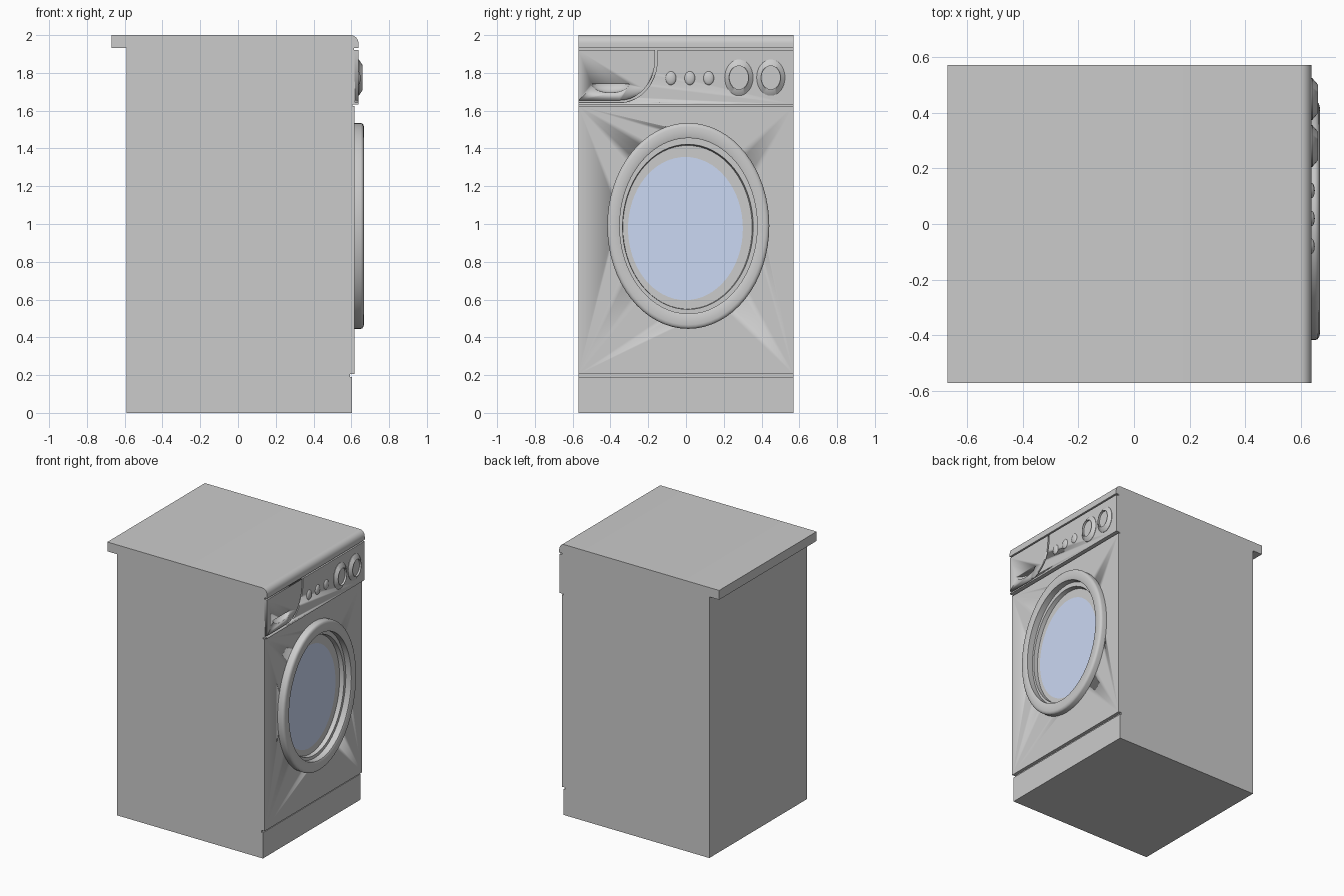
import bpy, bmesh, math

if "Cube" in bpy.data.objects:
    bpy.data.objects.remove(bpy.data.objects["Cube"])

HALF_W = 0.57


def finish(name, bm, angle=35):
    bmesh.ops.recalc_face_normals(bm, faces=bm.faces)
    me = bpy.data.meshes.new(name)
    bm.to_mesh(me)
    bm.free()
    ob = bpy.data.objects.new(name, me)
    bpy.context.collection.objects.link(ob)
    bpy.ops.object.select_all(action='DESELECT')
    ob.select_set(True)
    bpy.context.view_layer.objects.active = ob
    bpy.ops.object.shade_smooth_by_angle(angle=math.radians(angle))
    return ob


def prism(name, points, direction):
    """Extrude a closed outline of 3D points along a direction."""
    bm = bmesh.new()
    face = bm.faces.new([bm.verts.new(p) for p in points])
    geo = bmesh.ops.extrude_face_region(bm, geom=[face])
    bmesh.ops.translate(bm, vec=direction,
                        verts=[v for v in geo['geom'] if isinstance(v, bmesh.types.BMVert)])
    return finish(name, bm)


def loft(name, rings, n=64, cap_start=False, cap_end=False):
    """Join ellipses facing +x; each ring is (x, centre y, centre z, radius y, radius z)."""
    bm = bmesh.new()
    loops = []
    for x, cy, cz, ry, rz in rings:
        loops.append([bm.verts.new((x, cy + ry * math.cos(2 * math.pi * i / n),
                                    cz + rz * math.sin(2 * math.pi * i / n))) for i in range(n)])
    for a, b in zip(loops, loops[1:]):
        for i in range(n):
            j = (i + 1) % n
            bm.faces.new((a[i], a[j], b[j], b[i]))
    if cap_start:
        bm.faces.new(loops[0])
    if cap_end:
        bm.faces.new(loops[-1])
    return finish(name, bm)


def ellipsoid(name, centre, radii, lower_half=False):
    bm = bmesh.new()
    bmesh.ops.create_uvsphere(bm, u_segments=32, v_segments=16, radius=1)
    if lower_half:
        cut = bmesh.ops.bisect_plane(bm, geom=bm.verts[:] + bm.edges[:] + bm.faces[:],
                                     plane_co=(0, 0, 0), plane_no=(0, 0, 1), clear_outer=True)
        bmesh.ops.holes_fill(bm, edges=[e for e in bm.edges if e.is_boundary])
    bmesh.ops.scale(bm, vec=radii, verts=bm.verts)
    bmesh.ops.translate(bm, vec=centre, verts=bm.verts)
    return finish(name, bm)


def carve(ob, cutter):
    mod = ob.modifiers.new("cut", 'BOOLEAN')
    mod.operation = 'DIFFERENCE'
    mod.solver = 'EXACT'
    mod.object = cutter
    # keep the cut ahead of the smoothing step
    bpy.context.view_layer.objects.active = ob
    bpy.ops.object.modifier_apply(modifier=mod.name)
    bpy.data.objects.remove(cutter)


# Cabinet: one side profile with worktop, control panel, front and plinth
profile = [(-0.59, 0), (0.603, 0), (0.603, 0.19), (0.592, 0.19), (0.592, 0.205), (0.616, 0.205),
           (0.616, 1.625), (0.605, 1.625), (0.605, 1.633), (0.637, 1.633), (0.637, 1.92),
           (0.615, 1.92), (0.615, 1.931), (0.638, 1.931)]
for i in range(9):
    a = math.pi / 2 * i / 8
    profile.append((0.596 + 0.042 * math.cos(a), 1.955 + 0.045 * math.sin(a)))
profile += [(-0.67, 2.0), (-0.67, 1.931), (-0.59, 1.931)]
cabinet = prism("cabinet", [(x, -HALF_W, z) for x, z in profile], (0, 2 * HALF_W, 0))

# Opening for the door bowl
carve(cabinet, loft("door_cutter", [(0.57, 0.012, 0.99, 0.39, 0.49), (0.70, 0.012, 0.99, 0.39, 0.49)],
                    cap_start=True, cap_end=True))

# Curved groove around the detergent drawer
def drawer_path(inset):
    pts = [(-0.152 - inset, 1.925)]
    for i in range(17):
        a = math.pi / 2 * i / 16
        pts.append((-0.35 + (0.198 - inset) * math.cos(a), 1.87 - (0.227 - inset) * math.sin(a)))
    return pts + [(-0.60, 1.643 + inset)]

outline = drawer_path(0) + drawer_path(0.012)[::-1]
carve(cabinet, prism("groove_cutter", [(0.62, y, z) for y, z in outline], (0.05, 0, 0)))

# Half-moon finger scoop in the drawer
carve(cabinet, ellipsoid("scoop_cutter", (0.637, -0.40, 1.742), (0.05, 0.10, 0.047), True))

# Door frame: raised rim stepping down to the window
loft("door_frame", [
    (0.605, 0.012, 0.99, 0.429, 0.545),
    (0.650, 0.012, 0.99, 0.429, 0.545),
    (0.658, 0.012, 0.99, 0.426, 0.542),
    (0.664, 0.012, 0.99, 0.419, 0.535),
    (0.667, 0.012, 0.99, 0.408, 0.524),
    (0.667, 0.013, 0.99, 0.372, 0.473),
    (0.663, 0.013, 0.99, 0.364, 0.465),
    (0.618, 0.013, 0.99, 0.364, 0.465),
    (0.618, 0.010, 0.985, 0.346, 0.437),
    (0.587, 0.008, 0.983, 0.342, 0.433),
    (0.587, -0.003, 0.976, 0.304, 0.379)])

# Door window
glass = loft("door_window", [(0.587, -0.003, 0.976, 0.304, 0.379)], cap_end=True)
mat = bpy.data.materials.new("pale_blue_glass")
mat.diffuse_color = (0.60, 0.69, 0.90, 1)
mat.use_nodes = True
mat.node_tree.nodes["Principled BSDF"].inputs["Base Color"].default_value = mat.diffuse_color
glass.data.materials.append(mat)

# Two control knobs with sunken faces
for k, y in enumerate((0.28, 0.449)):
    loft(f"control_knob_{k + 1}", [(x, y, 1.775, ry, rz) for x, ry, rz in (
        (0.630, 0.075, 0.096), (0.640, 0.075, 0.096), (0.660, 0.052, 0.066),
        (0.660, 0.049, 0.062), (0.645, 0.049, 0.062))], n=32, cap_end=True)

# Three small push buttons
for k, y in enumerate((-0.08, 0.02, 0.12)):
    ellipsoid(f"push_button_{k + 1}", (0.636, y, 1.772), (0.013, 0.028, 0.036))
